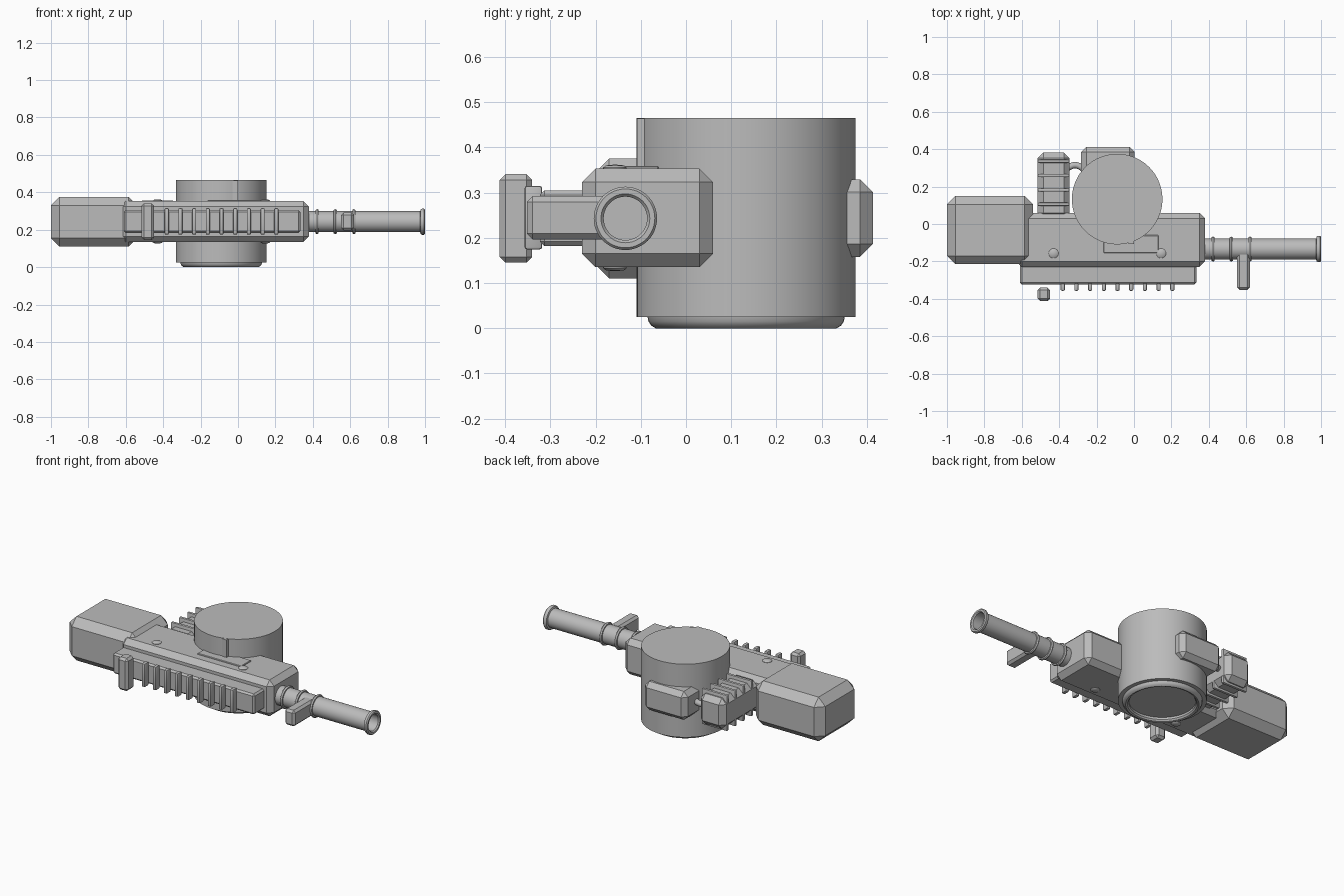
import bpy, bmesh, math
from mathutils import Matrix, Vector

if "Cube" in bpy.data.objects:
    bpy.data.objects.remove(bpy.data.objects["Cube"], do_unlink=True)

# Single flat colour
grey = bpy.data.materials.new("plain_grey")
grey.use_nodes = True
GREY = (0.5, 0.5, 0.5, 1)
grey.diffuse_color = GREY
grey.node_tree.nodes["Principled BSDF"].inputs["Base Color"].default_value = GREY


def finish(name, bm, smooth=False):
    bmesh.ops.recalc_face_normals(bm, faces=bm.faces)
    mesh = bpy.data.meshes.new(name)
    bm.to_mesh(mesh)
    bm.free()
    mesh.materials.append(grey)
    obj = bpy.data.objects.new(name, mesh)
    bpy.context.collection.objects.link(obj)
    if smooth:
        bpy.ops.object.select_all(action="DESELECT")
        obj.select_set(True)
        bpy.context.view_layer.objects.active = obj
        bpy.ops.object.shade_smooth_by_angle(angle=math.radians(35))
    return obj


def box(name, x, y, z, bevel=0.0, segments=1):
    """Box from its (min, max) extents, with chamfered edges."""
    bm = bmesh.new()
    bmesh.ops.create_cube(bm, size=1)
    for v in bm.verts:
        v.co = Vector([(a + b) / 2 + c * (b - a) for (a, b), c in zip((x, y, z), v.co)])
    if bevel:
        bmesh.ops.bevel(bm, geom=bm.edges[:], offset=bevel, segments=segments,
                        profile=0.5, affect="EDGES", clamp_overlap=True)
    return finish(name, bm, segments > 1)


def lathe(name, profile, matrix, steps=64):
    """Spin (radius, height) points round z, then place with the matrix."""
    bm = bmesh.new()
    verts = [bm.verts.new((r, 0, h)) for r, h in profile]
    edges = [bm.edges.new(pair) for pair in zip(verts, verts[1:])]
    bmesh.ops.spin(bm, geom=verts + edges, cent=(0, 0, 0), axis=(0, 0, 1),
                   angle=math.tau, steps=steps)
    bmesh.ops.remove_doubles(bm, verts=bm.verts, dist=1e-5)
    bm.transform(matrix)
    return finish(name, bm, True)


# Body and rear stock
box("body", (-0.63, 0.38), (-0.23, 0.06), (0.135, 0.353), 0.03)
box("rear_stock", (-1.0, -0.54), (-0.215, 0.15), (0.11, 0.375), 0.045)

# Upright drum with a rounded, recessed foot
lathe("drum", [(0, 0.465), (0.242, 0.465), (0.242, 0.025), (0.218, 0.025),
               (0.216, 0.015), (0.21, 0.006), (0.2, 0), (0.19, 0.003),
               (0.183, 0.012), (0.183, 0.025), (0, 0.025)],
      Matrix.Translation((-0.09, 0.133, 0)), 96)
box("drum_strip", (-0.03, 0.0), (-0.108, 0.0), (0.3, 0.464))
box("drum_rear_box", (-0.283, 0.003), (0.25, 0.413), (0.158, 0.329), 0.028)

# Cooling block with wrapped ribs
box("cooling_block", (-0.515, -0.345), (0.03, 0.382), (0.155, 0.337), 0.03)
for i in range(4):
    y = 0.105 + i * 0.077
    box(f"cooling_rib_{i + 1}", (-0.515, -0.345), (y - 0.009, y + 0.009),
        (0.142, 0.357), 0.006, 2)

# Bent pipe between cooling block and drum
curve = bpy.data.curves.new("cooling_pipe", "CURVE")
curve.dimensions = "3D"
curve.bevel_depth = 0.017
spline = curve.splines.new("POLY")
bend = [(-0.36 + 0.09 * t / 8, 0.295 + 0.02 * math.sin(math.pi * t / 8), 0.245)
        for t in range(9)]
spline.points.add(len(bend) - 1)
for point, co in zip(spline.points, bend):
    point.co = (*co, 1)
curve.materials.append(grey)
bpy.context.collection.objects.link(bpy.data.objects.new("cooling_pipe", curve))

# Front rail with its row of ribs and end block
box("front_rail", (-0.61, 0.333), (-0.323, -0.2), (0.182, 0.305), 0.01)
for i in range(9):
    x = -0.381 + i * 0.0732
    box(f"rail_rib_{i + 1}", (x - 0.011, x + 0.011), (-0.357, -0.318),
        (0.174, 0.315), 0.006, 2)
box("rail_end_block", (-0.515, -0.449), (-0.412, -0.34), (0.145, 0.341), 0.013)

# Hollow barrel with end flange and bands
along_x = Matrix.Translation((0, -0.134, 0.243)) @ Matrix.Rotation(math.pi / 2, 4, "Y")
lathe("barrel", [(0, 0.36), (0.056, 0.36), (0.056, 0.974), (0.066, 0.977),
                 (0.07, 0.985), (0.07, 0.994), (0.065, 1.0), (0.054, 1.0),
                 (0.048, 0.993), (0.048, 0.7), (0, 0.7)], along_x, 48)
for i, x in enumerate((0.423, 0.52, 0.62)):
    lathe(f"barrel_band_{i + 1}",
          [(0.05, x - 0.009), (0.063, x - 0.008), (0.067, x),
           (0.063, x + 0.008), (0.05, x + 0.009)], along_x, 48)
box("front_grip", (0.552, 0.62), (-0.352, -0.15), (0.196, 0.292), 0.013)

# Top plate and screw heads on both sides
box("top_plate", (-0.163, 0.13), (-0.155, -0.06), (0.34, 0.359), 0.003)
for i, x in enumerate((-0.43, 0.145)):
    for side, flip in (("top", 1), ("bottom", -1)):
        place = (Matrix.Translation((x, -0.157, 0.244))
                 @ Matrix.Diagonal((1, 1, flip, 1)))
        lathe(f"{side}_screw_{i + 1}", [(0.026, 0.1), (0.026, 0.111), (0.02, 0.116),
                                        (0, 0.118)], place, 24)
